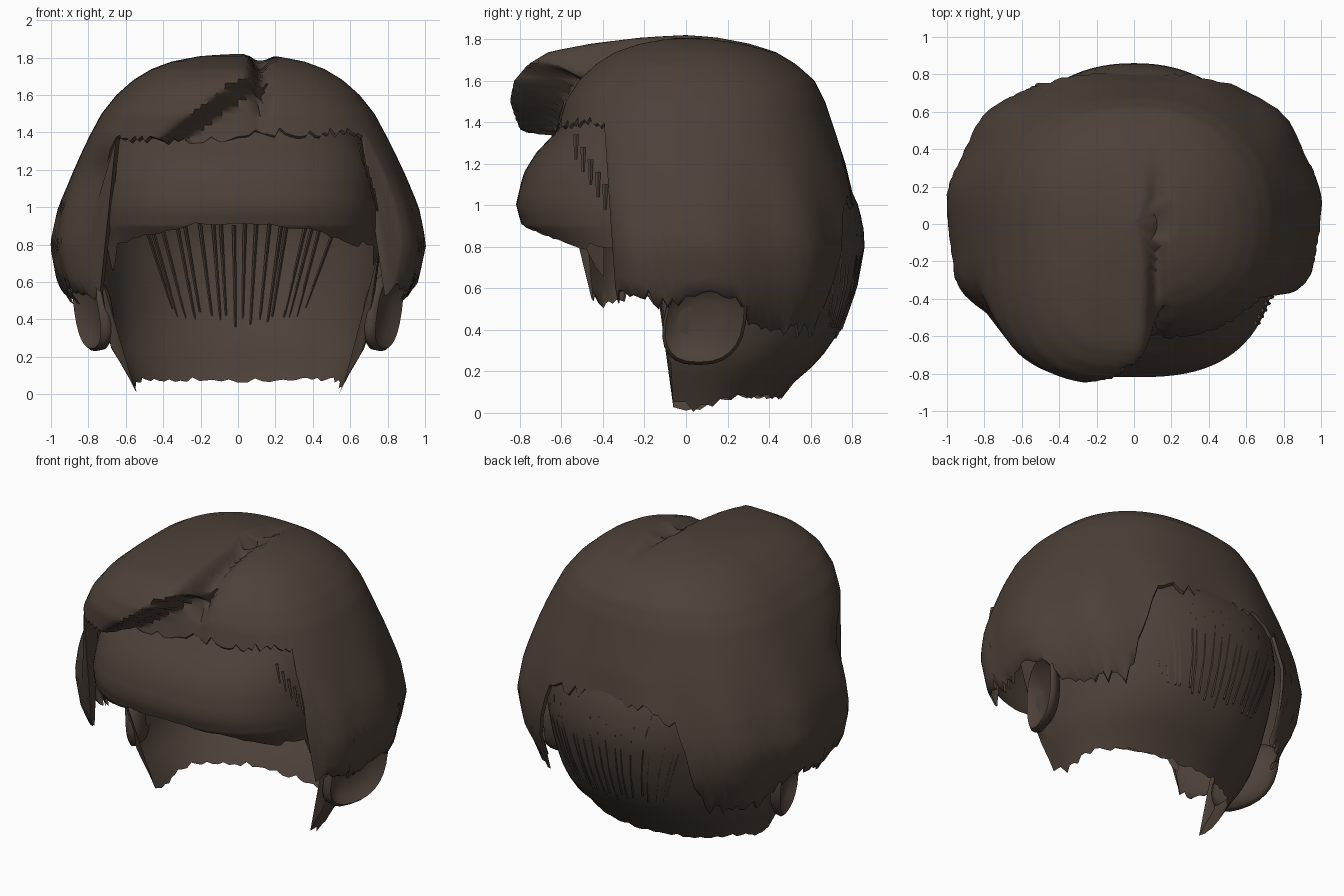
import bpy, bmesh, math, random
from mathutils import Vector

if "Cube" in bpy.data.objects:
    bpy.data.objects.remove(bpy.data.objects["Cube"])

random.seed(4)
brown = bpy.data.materials.new("dark_brown")
brown.diffuse_color = (0.075, 0.053, 0.041, 1)
brown.use_nodes = True
brown.node_tree.nodes["Principled BSDF"].inputs["Base Color"].default_value = brown.diffuse_color


def lerp_table(table, k):
    """Interpolate a table whose first column rises or falls steadily."""
    t = sorted(table)
    if k <= t[0][0]:
        return t[0][1:]
    for a, b in zip(t, t[1:]):
        if k <= b[0]:
            f = (k - a[0]) / (b[0] - a[0])
            return [u + (v - u) * f for u, v in zip(a[1:], b[1:])]
    return t[-1][1:]


def smooth(f):
    f = max(0, min(1, f))
    return f * f * (3 - 2 * f)


def power(v, e):
    return math.copysign(abs(v) ** e, v)


def finish(bm, name, angle=50):
    bmesh.ops.remove_doubles(bm, verts=bm.verts, dist=0.0005)
    bmesh.ops.recalc_face_normals(bm, faces=bm.faces)
    me = bpy.data.meshes.new(name)
    bm.to_mesh(me)
    bm.free()
    ob = bpy.data.objects.new(name, me)
    bpy.context.collection.objects.link(ob)
    me.materials.append(brown)
    bpy.ops.object.select_all(action='DESELECT')
    ob.select_set(True)
    bpy.context.view_layer.objects.active = ob
    bpy.ops.object.shade_smooth_by_angle(angle=math.radians(angle))
    return ob


def dome(name, columns, top, mid, hem, point, curl=None):
    """Shell from a top point; shared rows down to mid, then to a varying hem."""
    bm = bmesh.new()
    grid = []
    for i in range(columns):
        a = 2 * math.pi * i / columns
        h = hem(a)
        m = max(mid, h)
        zs = [top - (top - mid) * (j / 24) ** 1.7 for j in range(25)]
        zs = [max(z, m) for z in zs] + [m + (h - m) * j / 12 for j in range(1, 13)]
        col = [bm.verts.new(point(a, z)) for z in zs]
        if curl:
            col.append(bm.verts.new(curl(a, h, col[-1].co)))
        grid.append(col)
    for i in range(columns):
        a, b = grid[i], grid[(i + 1) % columns]
        for j in range(len(a) - 1):
            bm.faces.new((a[j], b[j], b[j + 1], a[j + 1]))
    bmesh.ops.dissolve_degenerate(bm, edges=bm.edges, dist=0.0002)
    return finish(bm, name)


# scalp with forehead and nape: z, half width, front depth, back depth
SCALP = [(1.74, 0, 0, 0), (1.72, .2, .2, .2), (1.65, .38, .33, .38), (1.5, .57, .5, .56),
         (1.35, .67, .63, .66), (1.25, .72, .725, .71), (1.15, .75, .785, .76), (1.0, .77, .82, .83),
         (.9, .77, .79, .855), (.8, .765, .7, .86), (.6, .74, .65, .82), (.4, .71, .6, .745),
         (.25, .68, .55, .64), (.12, .6, .5, .49), (0, .54, .45, .42)]


def scalp_point(a, z):
    w, f, b = lerp_table(SCALP, z)
    front = math.cos(a) > 0
    e = 2 / (2.7 if front else 2.2)
    return Vector((w * power(math.sin(a), e), -(f if front else b) * power(math.cos(a), e), z))


def scalp_hem(a):
    p = scalp_point(a, 1.0)
    jag = random.uniform(-1, 1)
    if p.y < -.55:
        return .92 - .3 * p.x ** 2 + jag * .012
    if p.y < -.12:
        return .74 + jag * .09
    if p.y < .25:
        return max(0, .03 + jag * .03)
    return .075 + jag * .015


dome("scalp", 96, 1.74, .95, scalp_hem, scalp_point)

# outer hair: z, half width, left fringe depth, right fringe depth, back depth
HAIR = [(1.82, 0, 0, 0, 0), (1.81, .19, .2, .12, .14), (1.78, .35, .45, .25, .3),
        (1.74, .46, .66, .36, .43), (1.68, .56, .76, .45, .53), (1.6, .65, .83, .53, .62),
        (1.5, .73, .86, .59, .67), (1.35, .81, .84, .63, .72), (1.2, .88, .72, .62, .77),
        (1.0, .96, .7, .6, .82), (.8, 1.0, .68, .58, .85), (.6, .96, .66, .56, .83),
        (.4, .85, .6, .5, .75)]
# hem height along the depth of the head
HEM = [(-.5, .56), (-.4, .53), (-.3, .6), (-.2, .57), (-.1, .51), (.05, .56), (.2, .6), (.3, .46),
       (.4, .4), (.66, .4), (.71, .65), (.75, .98), (.84, 1.06)]


def hair_point(a, z):
    w, fl, fr, b = lerp_table(HAIR, z)
    front = math.cos(a) > 0
    p = 2.3
    if front:
        p = 2.5 + (.6 * smooth((z - 1.15) / .25) if math.sin(a) < 0 else 0)
    e = 2 / p
    x = w * power(math.sin(a), e)
    # swept fringe edge runs diagonally from the parting to the left
    edge = .12 - max(0, 1.7 - z) * 1.35
    if z < 1.3:
        edge = 0
    k = smooth((edge + .07 - x) / .17)
    depth = fr + (fl - fr) * k if front else b
    y = -depth * power(math.cos(a), e)
    # parting groove and soft locks
    g = math.exp(-((x - .12) / .04) ** 2) * smooth((.45 - y) / .6)
    lock = 1 + .012 * math.sin(11 * a + 2 * z) * smooth((1.4 - z) / .5)
    drop = .075 * g * smooth((z - 1.4) / .25)
    return Vector((x * lock, y * lock * (1 - .04 * g), z - drop))


def hair_hem(a):
    p = hair_point(a, 1.0)
    jag = random.uniform(-1, 1)
    if p.y < (-.51 if p.x < 0 else -.38):
        return (1.36 if p.x < 0 else 1.4) + jag * .025
    return lerp_table(HEM, p.y)[0] + jag * .035


def hair_curl(a, h, co):
    s = .8 if h > 1.2 and co.x < 0 else .98
    return Vector((co.x * (.97 if s < .9 else s), co.y * s, co.z - .01))


dome("hair_shell", 176, 1.82, 1.38, hair_hem, hair_point, hair_curl)


# loose strands: thin tapered four-sided locks
def strand(bm, points, width):
    rings = []
    for i, p in enumerate(points):
        r = width * (1 - .5 * i / (len(points) - 1))
        rings.append([bm.verts.new(p + Vector(o)) for o in
                      ((r, 0, 0), (0, r * 1.4, 0), (-r, 0, 0), (0, -r * 1.4, 0))])
    for a, b in zip(rings, rings[1:]):
        for j in range(4):
            bm.faces.new((a[j], a[(j + 1) % 4], b[(j + 1) % 4], b[j]))
    bm.faces.new(rings[0])
    bm.faces.new(rings[-1])


def nape(x, z, t):
    w, f, b = lerp_table(SCALP, z)
    out = -.016 + .016 * t
    return Vector((x, b * (1 - (abs(x) / w) ** 2.2) ** (1 / 2.2) + out, z))


bm = bmesh.new()
for i in range(18):
    x = -.53 + 1.06 * i / 17 + random.uniform(-.02, .02)
    z1, z0 = 1.0 - random.uniform(0, .1), .35 + .25 * x * x + random.uniform(0, .07)
    strand(bm, [nape(x * (1 - .32 * t / 5), z1 + (z0 - z1) * t / 5, t / 5) for t in range(6)], .011)
finish(bm, "nape_strands", 30)

bm = bmesh.new()
for s in (-1, 1):
    for i in range(5):
        y, z = -.53 + .035 * i, 1.34 - .06 * i
        strand(bm, [Vector((s * (.65 + .018 * i + .012 * t), y, z - .06 * t)) for t in range(3)], .01)
finish(bm, "temple_strands", 30)

# ears: cupped disc flaring outward to the back, with a rolled rim
for s, side in ((-1, "left"), (1, "right")):
    bm = bmesh.new()
    rings = []
    for r, lift in ((0, -.03), (.45, -.03), (.75, 0), (.93, .04), (1, .025), (.97, -.01), (.75, -.05), (.4, -.07)):
        ring = []
        for i in range(24):
            a = 2 * math.pi * i / 24
            u, v = r * power(math.cos(a), .8), r * power(math.sin(a), .8)
            y = .09 + .2 * u + .03 * v
            z = .44 + .21 * v
            ring.append(bm.verts.new((s * (.77 + .07 * u + .03 * v + lift), y, z)))
        rings.append(ring)
    for a, b in zip(rings, rings[1:]):
        for i in range(24):
            j = (i + 1) % 24
            bm.faces.new((a[i], a[j], b[j], b[i]))
    finish(bm, side + "_ear", 70)
